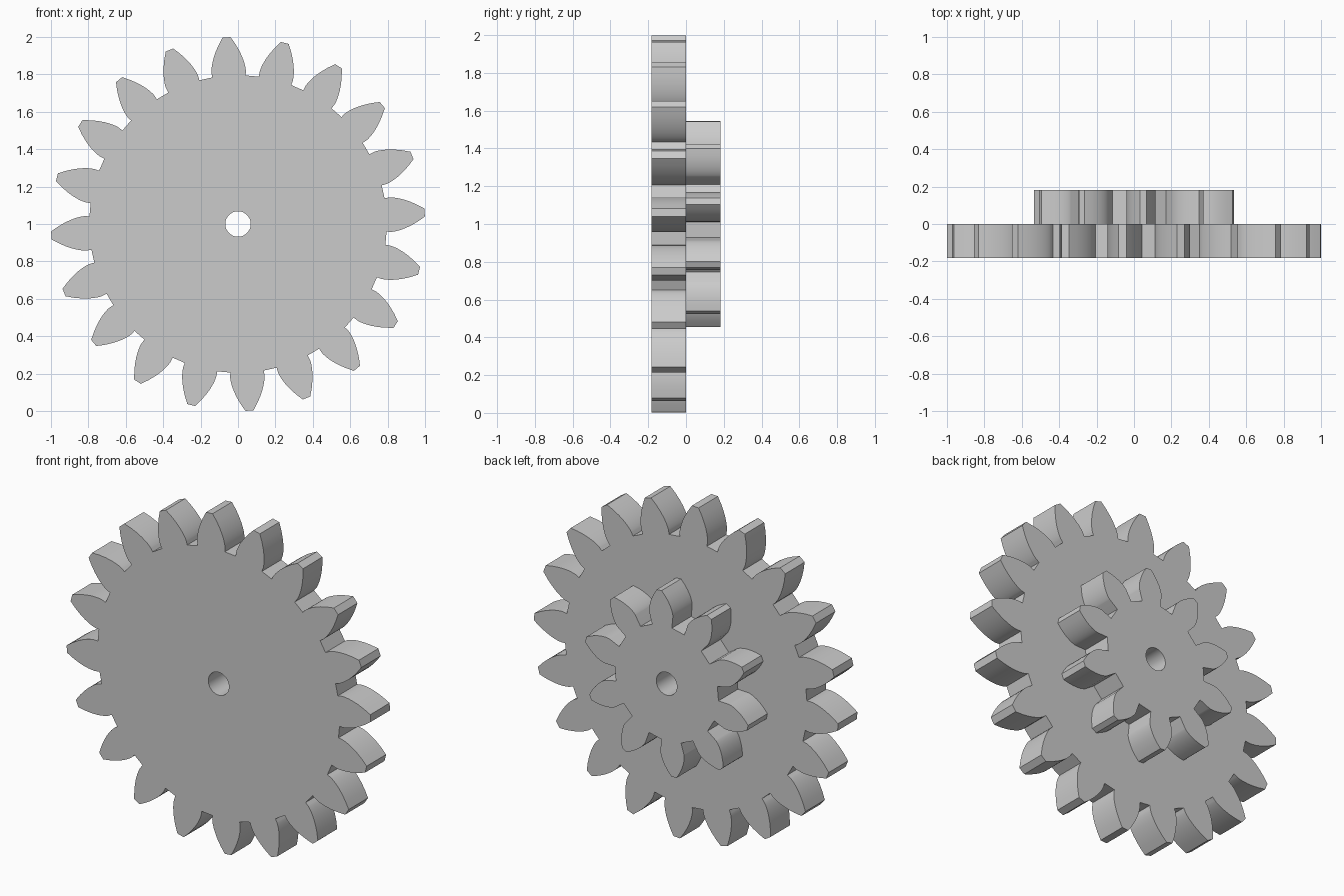
import bpy, bmesh, math

cube = bpy.data.objects.get("Cube")
if cube:
    bpy.data.objects.remove(cube, do_unlink=True)

MODULE = 1 / 11
PRESSURE = math.radians(26)
WIDTH = 2 * MODULE
BORE = 0.068
CENTRE_Z = 1.0

# Plain grey for the whole part
grey = bpy.data.materials.new("grey")
grey.use_nodes = True
colour = (0.6, 0.6, 0.6, 1)
grey.diffuse_color = colour
grey.node_tree.nodes["Principled BSDF"].inputs["Base Color"].default_value = colour


def involute(angle):
    return math.tan(angle) - angle


def tooth_flank(teeth, steps=9):
    """Radius and half angle of one flank, from root to tip."""
    pitch = teeth * MODULE / 2
    base, tip = pitch * math.cos(PRESSURE), pitch + MODULE
    root = pitch - 1.25 * MODULE
    half = math.pi / (2 * teeth) + involute(PRESSURE)
    flank = [(root, half)] if root < base else []
    for i in range(steps):
        # Spaced evenly in roll angle
        roll = math.sqrt((tip / base) ** 2 - 1) * i / (steps - 1)
        r = base * math.sqrt(1 + roll * roll)
        flank.append((r, half - involute(math.atan(roll))))
    return flank


def gear_outline(teeth, phase):
    flank = tooth_flank(teeth)
    points = []
    for k in range(teeth):
        mid = math.radians(phase) + k * math.tau / teeth
        points += [(r, mid - a) for r, a in flank]
        points += [(r, mid + a) for r, a in reversed(flank)]
    return points


def add_loop(bm, points, y):
    verts = [bm.verts.new((r * math.cos(a), y, CENTRE_Z + r * math.sin(a)))
             for r, a in points]
    return [bm.edges.new((v, verts[i - 1])) for i, v in enumerate(verts)]


def make_gear(name, teeth, phase, y):
    bm = bmesh.new()
    bore = [(BORE, i * math.tau / 40) for i in range(40)]
    edges = add_loop(bm, gear_outline(teeth, phase), y) + add_loop(bm, bore, y)
    bmesh.ops.triangle_fill(bm, use_beauty=True, edges=edges)
    # Pull the flat face back into a solid
    result = bmesh.ops.extrude_face_region(bm, geom=bm.faces[:],
                                           use_keep_orig=True)
    moved = [g for g in result["geom"] if isinstance(g, bmesh.types.BMVert)]
    bmesh.ops.translate(bm, verts=moved, vec=(0, WIDTH, 0))
    bmesh.ops.recalc_face_normals(bm, faces=bm.faces[:])
    mesh = bpy.data.meshes.new(name)
    bm.to_mesh(mesh)
    bm.free()
    mesh.materials.append(grey)
    obj = bpy.data.objects.new(name, mesh)
    bpy.context.collection.objects.link(obj)
    bpy.ops.object.select_all(action="DESELECT")
    obj.select_set(True)
    bpy.context.view_layer.objects.active = obj
    bpy.ops.object.shade_smooth_by_angle(angle=math.radians(30))


# Large front gear and small rear pinion on one bore
make_gear("large_gear", 20, 3.5, -WIDTH)
make_gear("small_pinion", 10, 12.8, 0)
